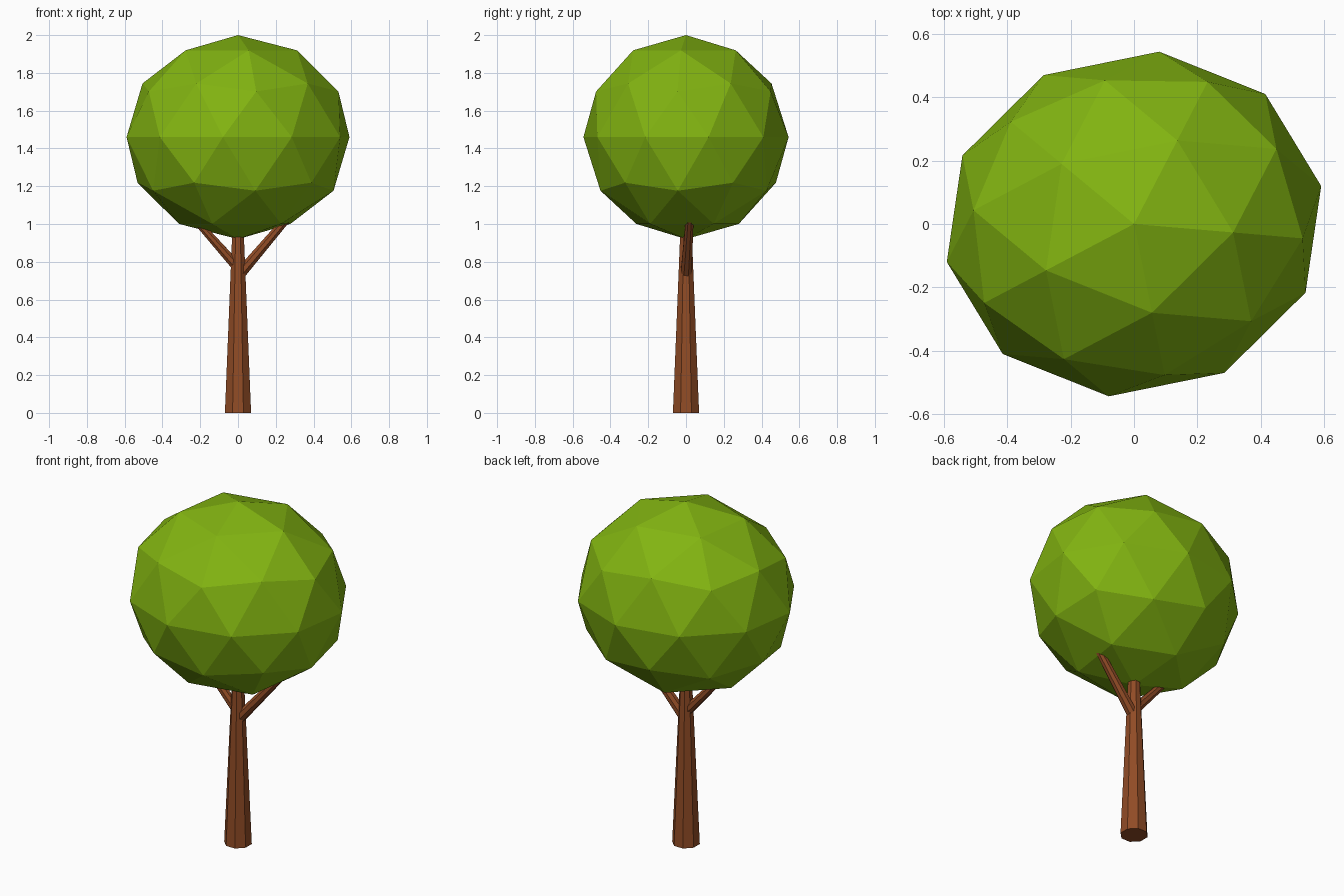
import bpy
import math
from mathutils import Vector, Matrix

if "Cube" in bpy.data.objects:
    bpy.data.objects.remove(bpy.data.objects["Cube"])


def material(name, rgb):
    m = bpy.data.materials.new(name)
    m.diffuse_color = (*rgb, 1.0)
    m.use_nodes = True
    m.node_tree.nodes["Principled BSDF"].inputs["Base Color"].default_value = m.diffuse_color
    return m


bark = material("bark brown", (0.283, 0.072, 0.019))
leaf = material("leaf green", (0.223, 0.456, 0.0055))


def limb(name, start, end, r1, r2, sides=8):
    """Tapered, flat-sided wooden limb between two points."""
    a, b = Vector(start), Vector(end)
    bpy.ops.mesh.primitive_cone_add(vertices=sides, radius1=r1, radius2=r2,
                                    depth=(b - a).length)
    ob = bpy.context.object
    ob.name = name
    turn = Matrix.Rotation(math.pi / sides, 4, 'Z')
    aim = Vector((0, 0, 1)).rotation_difference(b - a).to_matrix().to_4x4()
    ob.data.transform(Matrix.Translation((a + b) / 2) @ aim @ turn)
    ob.data.materials.append(bark)
    return ob


# Trunk and the two branches that run up into the crown
limb("trunk", (0, 0, 0), (0, 0, 1.0), 0.075, 0.031)
limb("right_branch", (0.0, 0.0, 0.724), (0.29, 0.022, 1.064), 0.032, 0.021)
limb("left_branch", (0.0, 0.0, 0.768), (-0.25, -0.012, 1.05), 0.029, 0.019)

# Faceted crown: icosphere stretched along x, then turned a little about z
bpy.ops.mesh.primitive_ico_sphere_add(subdivisions=2, radius=1)
crown = bpy.context.object
crown.name = "crown"
crown.data.transform(Matrix.Translation((0, 0, 1.46))
                     @ Matrix.Rotation(0.2, 4, 'Z')
                     @ Matrix.Diagonal((0.602, 0.543, 0.54, 1))
                     @ Matrix.Rotation(math.radians(-18), 4, 'Z'))
crown.data.materials.append(leaf)
